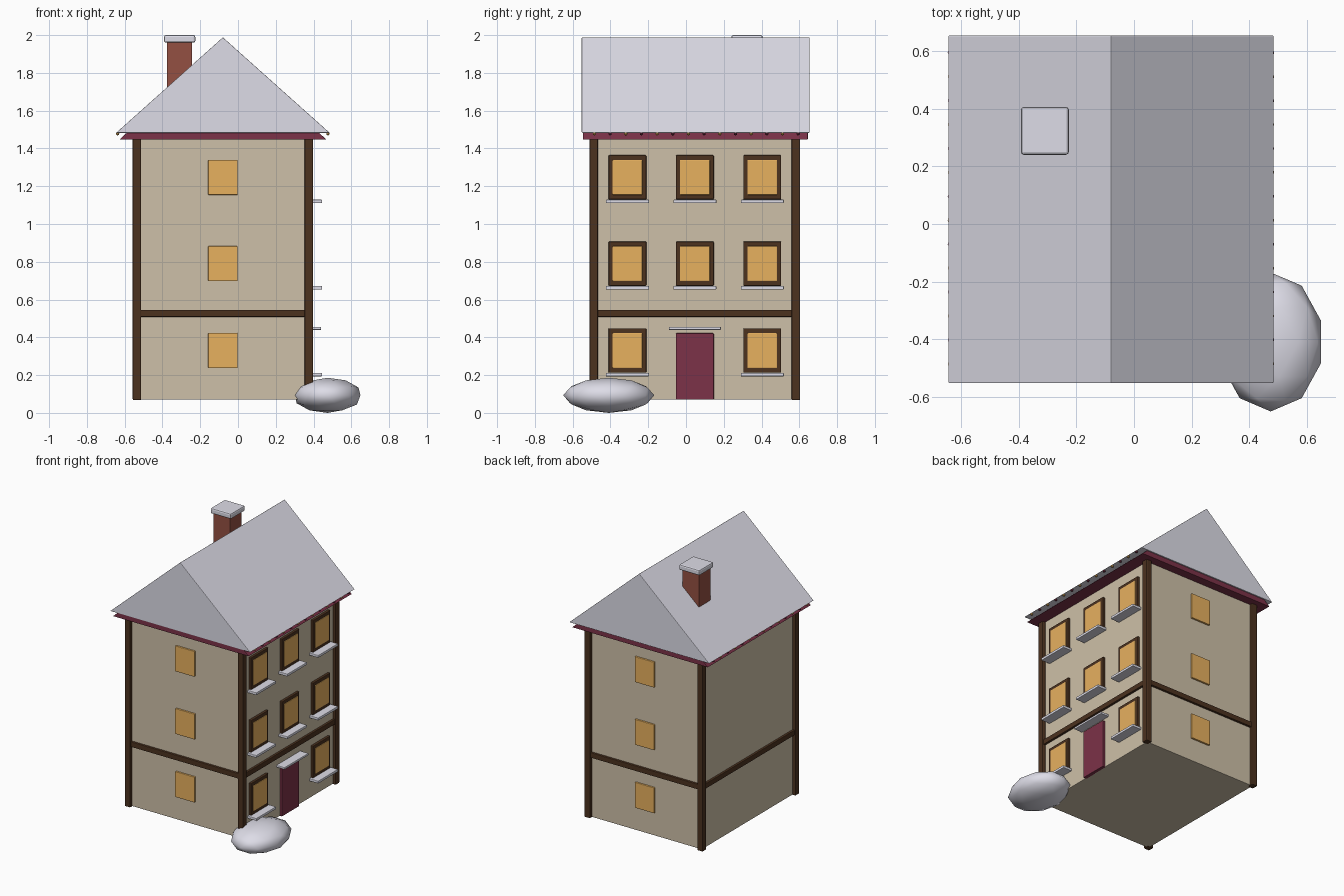
import bpy, bmesh

if "Cube" in bpy.data.objects:
    bpy.data.objects.remove(bpy.data.objects["Cube"])

CX, CY = -0.08, 0.047          # centre of the house
HX, HY = 0.455, 0.535          # half width and depth of the walls
Z0, Z1 = 0.07, 1.45            # wall bottom and top
WX = CX + HX                   # window wall


def material(name, r, g, b):
    def lin(c):
        c /= 255
        return c / 12.92 if c < 0.04045 else ((c + 0.055) / 1.055) ** 2.4
    m = bpy.data.materials.new(name)
    m.diffuse_color = (lin(r), lin(g), lin(b), 1)
    m.use_nodes = True
    m.node_tree.nodes["Principled BSDF"].inputs["Base Color"].default_value = m.diffuse_color
    return m


PLASTER = material("plaster", 206, 192, 168)
WOOD = material("dark wood", 76, 50, 31)
SNOW = material("snow", 224, 223, 234)
GLOW = material("window glow", 238, 182, 98)
MAROON = material("maroon", 124, 50, 72)
BRICK = material("brick", 148, 80, 66)


def add(name, bm, mat, bevel=0.0):
    mesh = bpy.data.meshes.new(name)
    bmesh.ops.recalc_face_normals(bm, faces=bm.faces)
    bm.to_mesh(mesh)
    bm.free()
    mesh.materials.append(mat)
    ob = bpy.data.objects.new(name, mesh)
    bpy.context.collection.objects.link(ob)
    if bevel:
        mod = ob.modifiers.new("bevel", 'BEVEL')
        mod.width, mod.segments = bevel, 2
    return ob


def box(name, x, y, z, mat, bevel=0.004):
    """Box from (min, max) pairs."""
    bm = bmesh.new()
    bmesh.ops.create_cube(bm, size=1)
    for v in bm.verts:
        v.co = [r[0] if c < 0 else r[1] for c, r in zip(v.co, (x, y, z))]
    return add(name, bm, mat, bevel)


def mid(c, h):
    return (c - h, c + h)


def gable(name, half, y, z, mat):
    """Triangular prism running along y."""
    bm = bmesh.new()
    tri = ((CX - half, z[0]), (CX + half, z[0]), (CX, z[1]))
    face = bm.faces.new([bm.verts.new((px, y[0], pz)) for px, pz in tri])
    ext = bmesh.ops.extrude_face_region(bm, geom=[face])
    bmesh.ops.translate(bm, vec=(0, y[1] - y[0], 0),
                        verts=[g for g in ext["geom"] if isinstance(g, bmesh.types.BMVert)])
    return add(name, bm, mat, 0.003)


# walls, corner posts and belt beams
box("walls", mid(CX, HX), mid(CY, HY), (Z0, Z1 + 0.01), PLASTER)
for sx in (-1, 1):
    for sy in (-1, 1):
        box("corner_post", mid(CX + sx * HX, 0.0225), mid(CY + sy * HY, 0.0225),
            (Z0 - 0.003, Z1 + 0.005), WOOD, 0.006)
    box("side_beam", mid(CX + sx * HX, 0.016), mid(CY, HY), (0.508, 0.546), WOOD)
    box("end_beam", mid(CX, HX), mid(CY + sx * HY, 0.016), (0.508, 0.546), WOOD)

# windows on three floors: plain on the ends, framed with snowy sills on the right
for floor, z in enumerate((0.33, 0.79, 1.247)):
    for s in (-1, 1):
        box("end_window", mid(CX, 0.078), mid(CY + s * HY, 0.013), mid(z, 0.093), GLOW)
    for i in (-1, 0, 1):
        if floor == 0 and i == 0:
            continue
        y = CY + i * 0.357
        box("window_frame", (WX - 0.01, WX + 0.018), mid(y, 0.1), mid(z, 0.117), WOOD)
        box("window_pane", (WX - 0.01, WX + 0.022), mid(y, 0.079), mid(z, 0.093), GLOW)
        box("snowy_sill", (WX - 0.01, 0.445), mid(y, 0.114), (z - 0.137, z - 0.118), SNOW)

# front door and its snowy canopy
box("door", (WX - 0.01, WX + 0.018), mid(CY, 0.1), (Z0, 0.422), MAROON)
box("door_canopy", (WX - 0.01, 0.44), mid(CY, 0.138), (0.439, 0.455), SNOW)

# maroon roof with a snow layer on top
gable("roof", 0.548, (-0.545, 0.645), (1.447, 1.95), MAROON)
gable("roof_snow", 0.565, (-0.552, 0.654), (1.483, 1.988), SNOW)

# chimney
box("chimney", mid(-0.31, 0.067), mid(0.323, 0.067), (1.6, 1.97), BRICK)
box("chimney_snow", mid(-0.309, 0.083), mid(0.323, 0.083), (1.96, 2.0), SNOW, 0.01)

# string lights along both eaves
for s in (-1, 1):
    for i in range(14):
        bm = bmesh.new()
        bmesh.ops.create_icosphere(bm, subdivisions=1, radius=0.01)
        bmesh.ops.translate(bm, verts=bm.verts,
                            vec=(CX + s * 0.557, -0.485 + i * 0.083, 1.478))
        add("eave_light", bm, MAROON if i % 2 else GLOW)

# snow pile at the corner
bm = bmesh.new()
bmesh.ops.create_icosphere(bm, subdivisions=2, radius=1)
bmesh.ops.scale(bm, verts=bm.verts, vec=(0.183, 0.241, 0.093))
bmesh.ops.translate(bm, verts=bm.verts, vec=(0.474, -0.409, 0.093))
pile = add("snow_pile", bm, SNOW)
for p in pile.data.polygons:
    p.use_smooth = True
